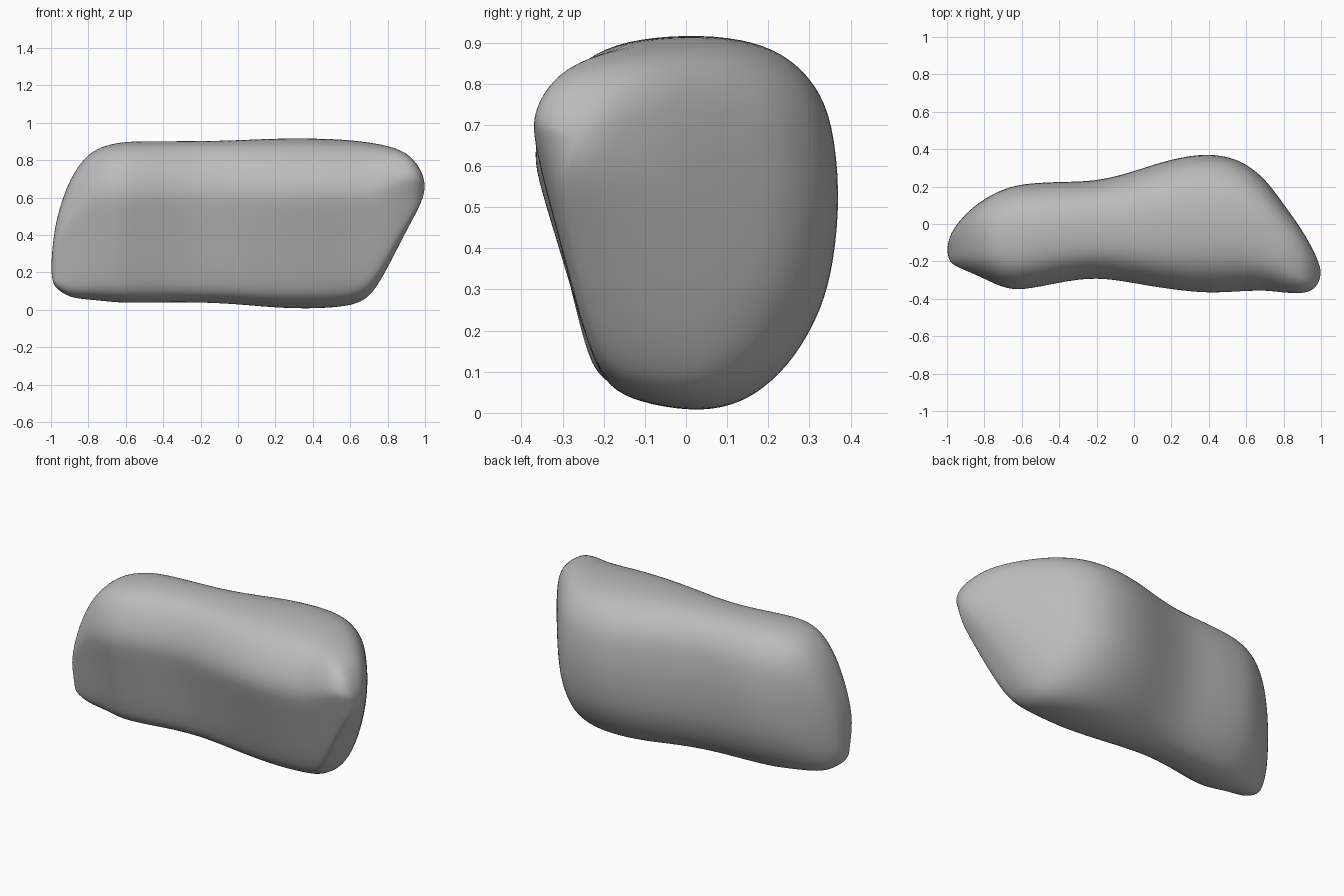
import bpy
import bmesh

cube = bpy.data.objects.get("Cube")
if cube:
    bpy.data.objects.remove(cube, do_unlink=True)

# Stone colour
stone_grey = bpy.data.materials.new("stone grey")
stone_grey.use_nodes = True
colour = (0.5, 0.5, 0.5, 1)
stone_grey.diffuse_color = colour
stone_grey.node_tree.nodes["Principled BSDF"].inputs["Base Color"].default_value = colour

# Cross-section as fractions: front to back, bottom to top
profile = [
    (0, .68), (.02, .6), (.1, .39), (.19, .14), (.245, .065), (.34, .025),
    (.52, 0), (.65, .015), (.75, .06), (.85, .14), (.94, .27), (.98, .4),
    (1, .58), (.975, .77), (.92, .87), (.82, .95), (.68, .99), (.5, 1),
    (.3, .985), (.17, .94), (.08, .86), (.02, .77),
]

# Sections along the stone: x, front, back, bottom, top
stations = [
    (-.99, -.19, -.08, .14, .36), (-.97, -.22, -.03, .11, .5),
    (-.9, -.25, .06, .06, .71), (-.8, -.295, .14, .05, .845),
    (-.7, -.345, .19, .04, .885), (-.6, -.36, .22, .03, .905),
    (-.4, -.315, .23, .035, .905), (-.2, -.285, .23, .035, .905),
    (0, -.32, .285, .025, .91), (.2, -.355, .355, .005, .92),
    (.4, -.375, .385, 0, .92), (.55, -.365, .355, .01, .915),
    (.65, -.36, .29, .03, .905), (.72, -.36, .22, .08, .895),
    (.8, -.37, .11, .22, .88), (.9, -.375, -.03, .42, .845),
    (.96, -.355, -.14, .53, .78), (.99, -.31, -.21, .6, .72),
]
right_tip = (-1, -.14, .22)
left_tip = (1, -.26, .66)


def blend(low, high, factor):
    return low + (high - low) * factor


def add_ring(mesh, x, front, back, bottom, top):
    return [mesh.verts.new((x, blend(front, back, u), blend(bottom, top, v)))
            for u, v in profile]


def close_end(mesh, ring, tip):
    centre = mesh.verts.new(tip)
    for a, b in zip(ring, ring[1:] + ring[:1]):
        mesh.faces.new((a, b, centre))


# Stone body lofted through the sections
body = bmesh.new()
rings = [add_ring(body, *station) for station in stations]
for near, far in zip(rings, rings[1:]):
    for i in range(len(profile)):
        j = (i + 1) % len(profile)
        body.faces.new((near[i], near[j], far[j], far[i]))
close_end(body, rings[0], right_tip)
close_end(body, rings[-1], left_tip)
bmesh.ops.recalc_face_normals(body, faces=body.faces)
for face in body.faces:
    face.smooth = True

mesh = bpy.data.meshes.new("stone_body")
body.to_mesh(mesh)
body.free()
mesh.materials.append(stone_grey)
stone = bpy.data.objects.new("stone_body", mesh)
bpy.context.collection.objects.link(stone)

# Rounded surface
rounding = stone.modifiers.new("rounding", "SUBSURF")
rounding.levels = 2
rounding.render_levels = 2
